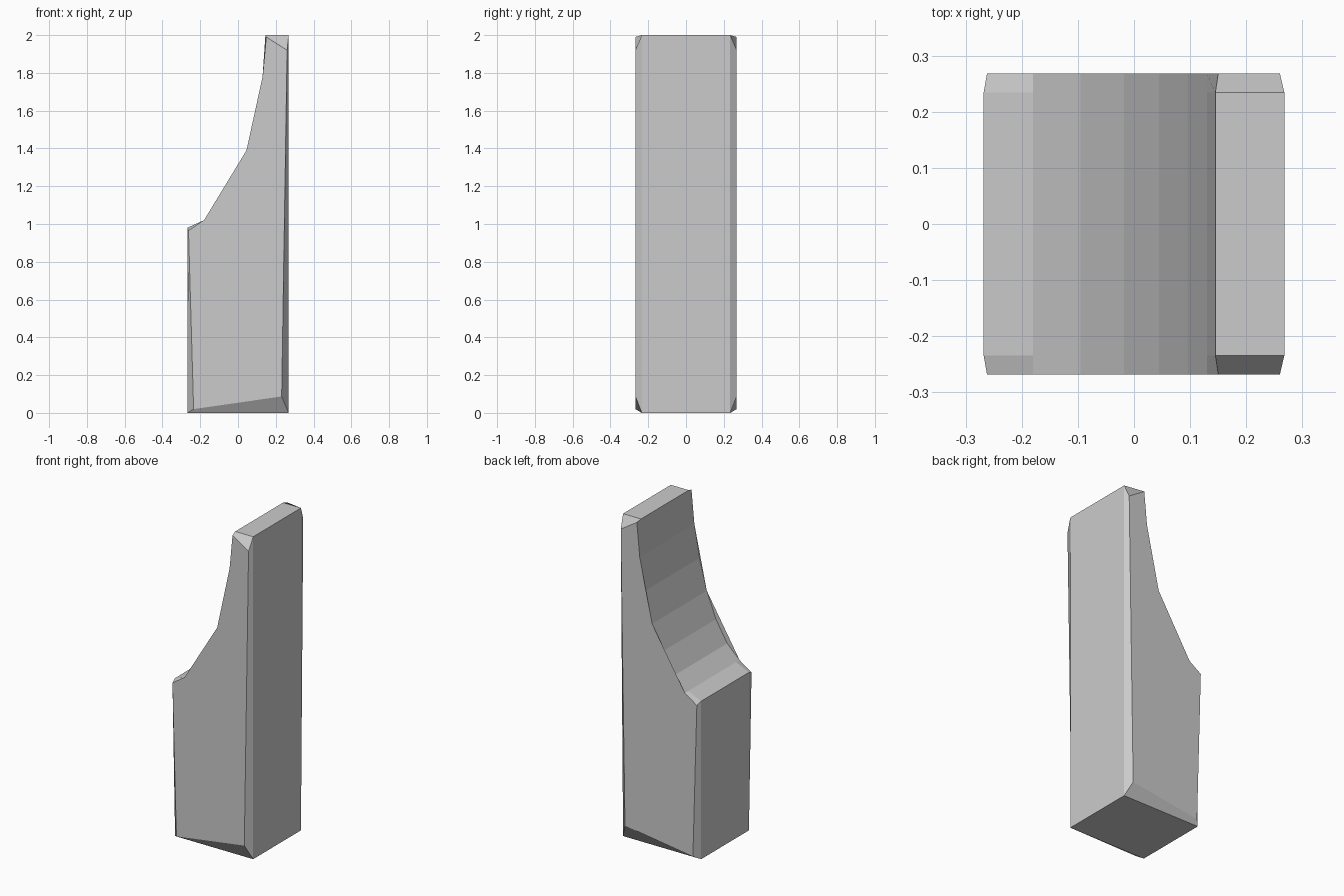
import bpy, bmesh

if "Cube" in bpy.data.objects:
    bpy.data.objects.remove(bpy.data.objects["Cube"])

# Concave curve shared by the outer and inset profiles (x, z), top to bottom
curve = [(0.13, 1.78), (0.095, 1.58), (0.045, 1.39),
         (-0.018, 1.23), (-0.095, 1.10), (-0.18, 1.02)]

# Full profile, and the smaller profile on the front and back faces
outer = [(-0.268, 0), (0.268, 0), (0.268, 2), (0.145, 2)] + curve + [(-0.268, 0.98)]
inset = [(-0.235, 0.02), (0.231, 0.087), (0.26, 1.92), (0.15, 1.99)] + curve + [(-0.262, 0.965)]


def loft(name, sections):
    """Skin matching (y, profile) sections and cap both ends."""
    bm = bmesh.new()
    rings = [[bm.verts.new((x, y, z)) for x, z in prof] for y, prof in sections]
    n = len(rings[0])
    for a, b in zip(rings, rings[1:]):
        for i in range(n):
            j = (i + 1) % n
            bm.faces.new((a[i], a[j], b[j], b[i]))
    caps = [bm.faces.new(rings[0]), bm.faces.new(rings[-1])]
    bmesh.ops.triangulate(bm, faces=caps)
    bmesh.ops.recalc_face_normals(bm, faces=bm.faces)
    mesh = bpy.data.meshes.new(name)
    bm.to_mesh(mesh)
    bm.free()
    obj = bpy.data.objects.new(name, mesh)
    bpy.context.collection.objects.link(obj)
    return obj


# Stone post with chipped edges front and back
loft("curved_post", [(-0.268, inset), (-0.234, outer), (0.234, outer), (0.268, inset)])
